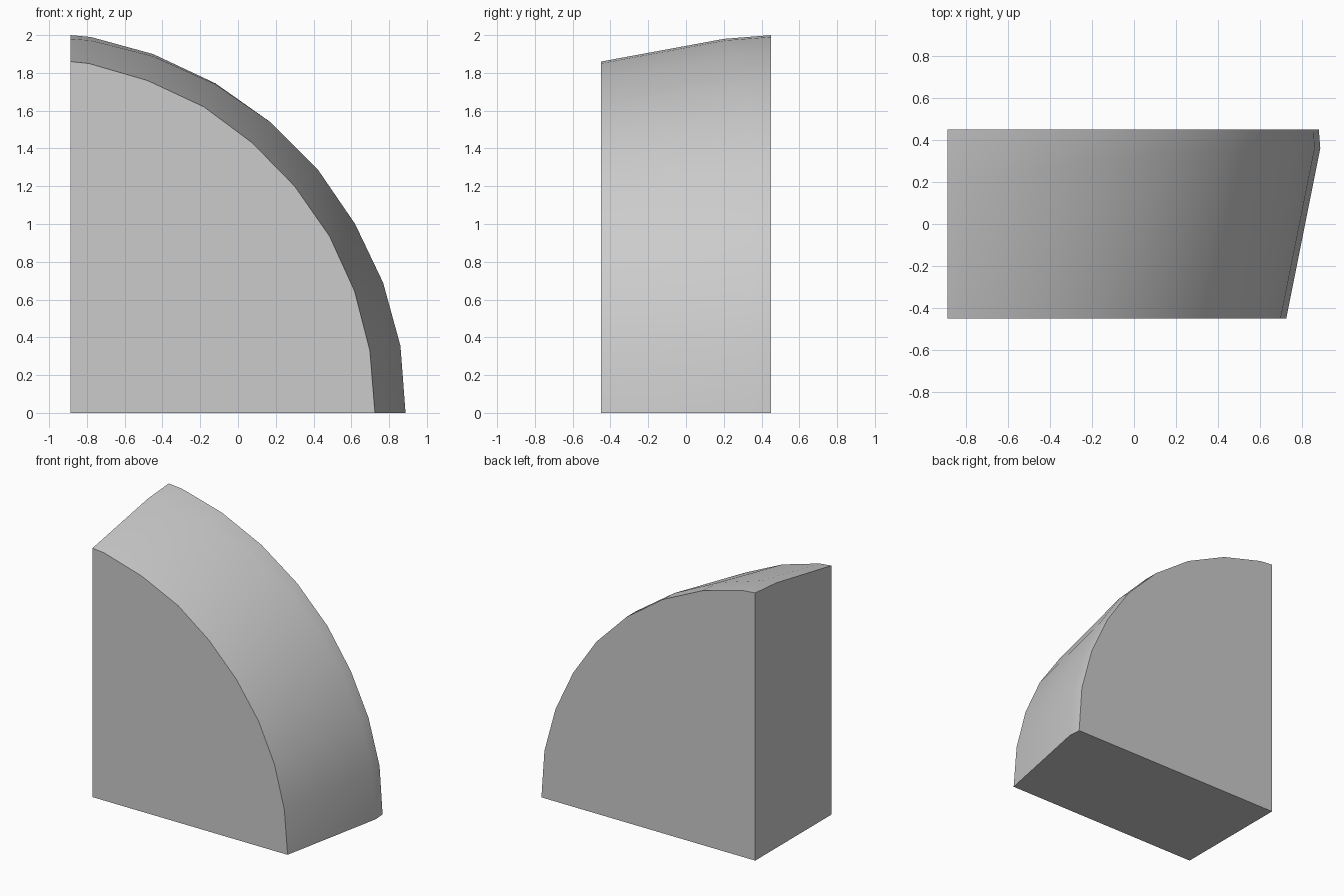
import bpy
import bmesh
from math import radians

# Remove the default cube
cube = bpy.data.objects.get("Cube")
if cube:
    bpy.data.objects.remove(cube, do_unlink=True)

# Single plain grey material
GREY = (0.6, 0.6, 0.6, 1.0)
grey = bpy.data.materials.new("plain grey")
grey.use_nodes = True
grey.diffuse_color = GREY
grey.node_tree.nodes["Principled BSDF"].inputs["Base Color"].default_value = GREY

LEFT, FRONT, BACK = -0.887, -0.45, 0.45

# Quarter arches (x, z), from the crown down to the floor
front_arch = [(LEFT, 1.86), (-0.79, 1.85), (-0.48, 1.76), (-0.18, 1.62), (0.075, 1.43),
              (0.30, 1.20), (0.485, 0.935), (0.617, 0.645), (0.698, 0.33), (0.725, 0)]
back_arch = [(LEFT, 2.0), (-0.78, 1.99), (-0.45, 1.90), (-0.12, 1.745), (0.175, 1.537),
             (0.425, 1.285), (0.618, 1.0), (0.764, 0.69), (0.855, 0.355), (0.88, 0)]

# Shoulder: depth of the crease and its inset from the back arch
crease_y = [0.2, 0.21, 0.26, 0.31, 0.34, 0.35, 0.355, 0.36, 0.36, 0.36]
inset_x = [0, 0, 0, 0, 0, 0, 0.002, 0.004, 0.005, 0.007]
inset_z = [-0.02, -0.018, -0.012, -0.005, 0, 0, 0, 0, 0, 0]

bm = bmesh.new()
front = [bm.verts.new((x, FRONT, z)) for x, z in front_arch]
crease = [bm.verts.new((x + dx, y, z + dz)) for (x, z), y, dx, dz
          in zip(back_arch, crease_y, inset_x, inset_z)]
back = [bm.verts.new((x, BACK, z)) for x, z in back_arch]
front_corner = bm.verts.new((LEFT, FRONT, 0))
back_corner = bm.verts.new((LEFT, BACK, 0))

# Curved outer skin in two bands
for a, b in ((front, crease), (crease, back)):
    for i in range(len(a) - 1):
        bm.faces.new((a[i], a[i + 1], b[i + 1], b[i]))

# Flat front, back, inner wall and underside
bm.faces.new([front_corner] + front)
bm.faces.new([back_corner] + back)
bm.faces.new((front_corner, front[0], crease[0], back[0], back_corner))
bm.faces.new((front_corner, front[-1], crease[-1], back[-1], back_corner))
bmesh.ops.recalc_face_normals(bm, faces=bm.faces)

mesh = bpy.data.meshes.new("quarter_arch_block")
bm.to_mesh(mesh)
bm.free()
mesh.materials.append(grey)
block = bpy.data.objects.new("quarter_arch_block", mesh)
bpy.context.collection.objects.link(block)

# Smooth skin with sharp rims
bpy.ops.object.select_all(action="DESELECT")
block.select_set(True)
bpy.context.view_layer.objects.active = block
bpy.ops.object.shade_smooth_by_angle(angle=radians(30))
